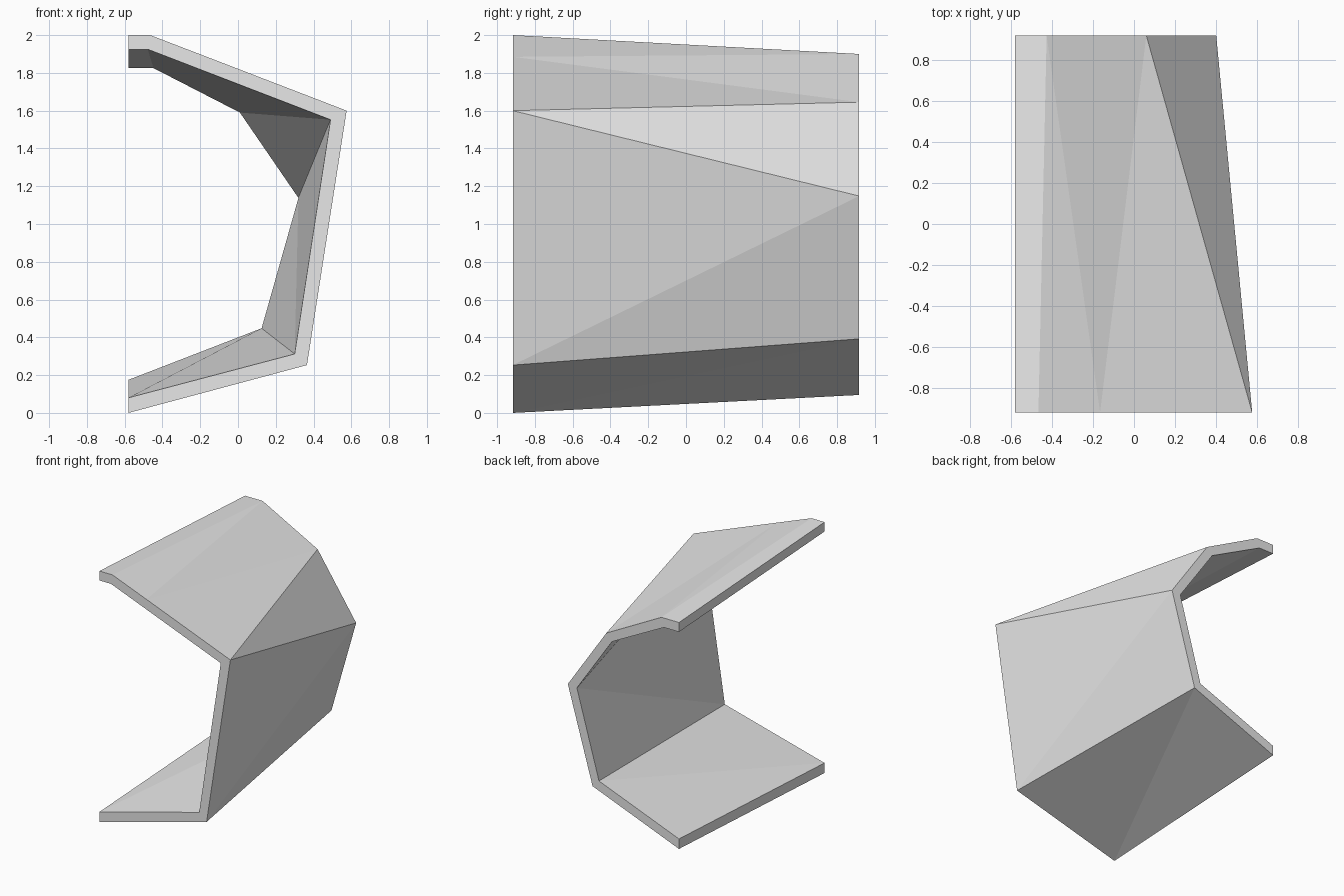
import bpy, bmesh

if "Cube" in bpy.data.objects:
    bpy.data.objects.remove(bpy.data.objects["Cube"])

HALF = 0.917

# outer and inner profiles (x, z) of the bent panel, from roof edge round to floor edge
front_outer = [(-0.58, 2.0), (-0.465, 2.0), (-0.165, 1.885), (0.575, 1.6), (0.365, 0.253), (-0.58, 0.0)]
front_inner = [(-0.58, 1.925), (-0.478, 1.925), (-0.19, 1.814), (0.49, 1.552), (0.30, 0.312), (-0.58, 0.08)]
back_outer = [(-0.58, 1.90), (-0.425, 1.90), (0.06, 1.645), (0.40, 1.148), (0.182, 0.392), (-0.58, 0.095)]
back_inner = [(-0.58, 1.825), (-0.447, 1.825), (0.01, 1.59), (0.32, 1.138), (0.125, 0.448), (-0.58, 0.175)]

bm = bmesh.new()


def row(points, y):
    return [bm.verts.new((x, y, z)) for x, z in points]


fo, fi = row(front_outer, -HALF), row(front_inner, -HALF)
bo, bi = row(back_outer, HALF), row(back_inner, HALF)

for i in range(5):
    # twisted skins, folded along the same diagonal inside and out
    for f, b in ((fo, bo), (fi, bi)):
        bm.faces.new((f[i], f[i + 1], b[i]))
        bm.faces.new((f[i + 1], b[i + 1], b[i]))
    # front and back rims
    for o, n in ((fo, fi), (bo, bi)):
        bm.faces.new((o[i], o[i + 1], n[i + 1], n[i]))
# free edges of roof and floor
for i in (0, 5):
    bm.faces.new((fo[i], bo[i], bi[i], fi[i]))
bmesh.ops.recalc_face_normals(bm, faces=bm.faces[:])

mesh = bpy.data.meshes.new("folded_shell")
bm.to_mesh(mesh)
bm.free()
grey = bpy.data.materials.new("light grey")
grey.diffuse_color = (0.8, 0.8, 0.8, 1)
grey.use_nodes = True
grey.node_tree.nodes["Principled BSDF"].inputs["Base Color"].default_value = grey.diffuse_color
mesh.materials.append(grey)
shell = bpy.data.objects.new("folded_shell", mesh)
bpy.context.collection.objects.link(shell)
